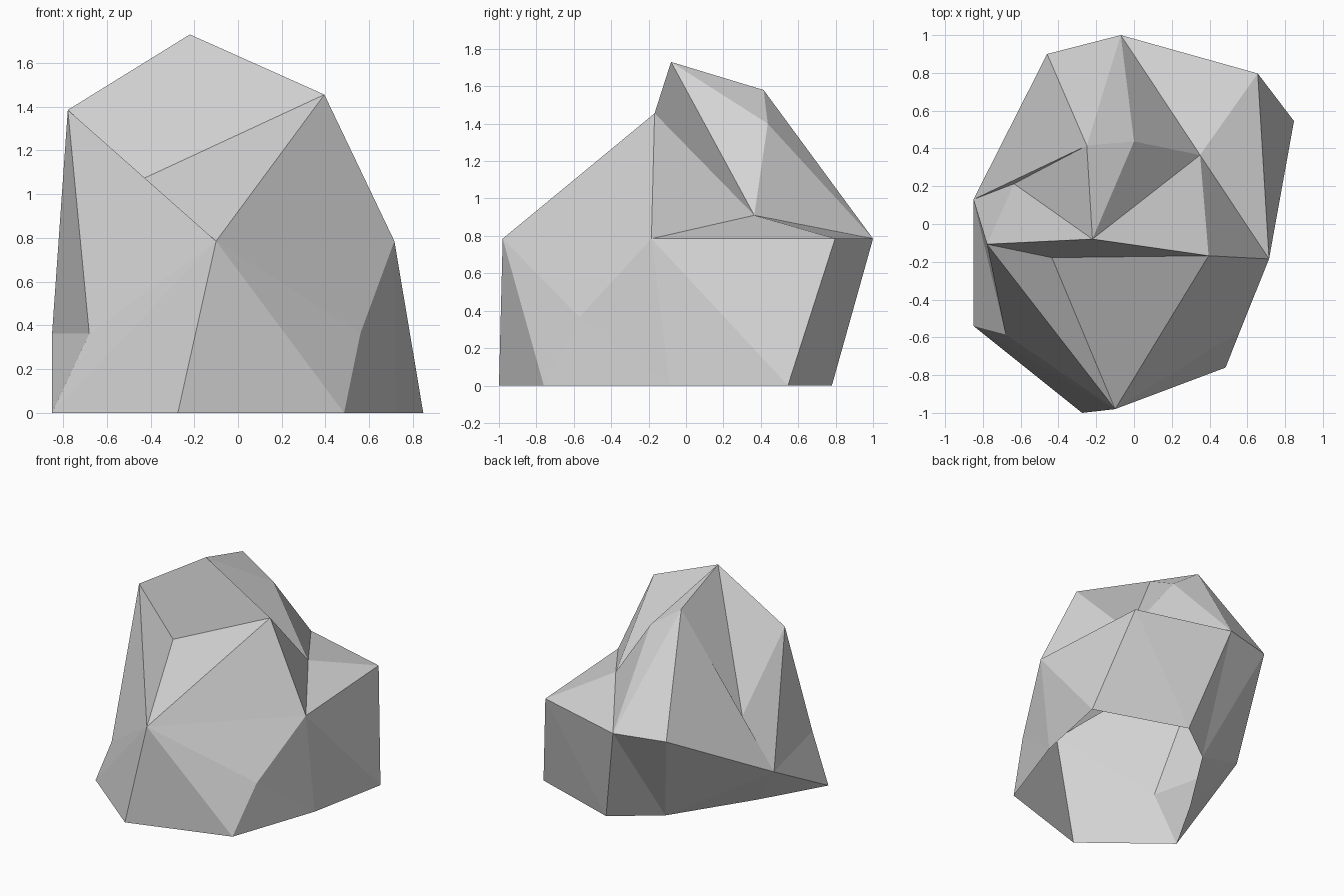
import bpy
import bmesh

cube = bpy.data.objects.get("Cube")
if cube:
    bpy.data.objects.remove(cube, do_unlink=True)

# Corner points of the boulder, grouped by level
POINTS = {
    # crest
    "peak": (-.22, -.08, 1.73), "crest": (-.25, .415, 1.58),
    "brow": (.395, -.168, 1.455), "saddle": (0, .437, 1.4),
    "horn": (-.778, -.107, 1.385), "dent": (-.435, -.178, 1.07),
    "notch": (.35, .365, .91),
    # shoulder
    "chin": (-.1, -.98, .785), "elbow": (.715, -.185, .785),
    "ledge": (.655, .797, .785), "tail": (-.07, 1, .785),
    "heel": (-.46, .9, .785), "scar": (-.635, .213, .77),
    # waist
    "hip": (-.85, .13, .362), "rib": (-.68, -.585, .362),
    "knee": (.56, -.57, .365),
    # foot outline
    "toe": (-.275, -1, 0), "spur": (.485, -.76, 0),
    "side": (.72, -.085, 0), "wing": (.847, .545, 0),
    "rear": (.143, .78, 0), "cove": (-.193, .53, 0),
    "flank": (-.575, -.06, 0), "corner": (-.85, -.54, 0),
}

bm = bmesh.new()
verts = {name: bm.verts.new(co) for name, co in POINTS.items()}


def facet(*names):
    bm.faces.new([verts[n] for n in names])


def fan(hub, rim):
    """Triangular chips spreading from one corner to a run of neighbours."""
    names = rim.split()
    for a, b in zip(names, names[1:]):
        facet(hub, a, b)


# Top chips
fan("peak", "brow notch saddle crest scar horn")
facet("peak", "horn", "dent", "brow")
fan("notch", "saddle tail ledge elbow brow")

# Front chips
fan("chin", "horn dent brow elbow knee spur toe corner rib horn")

# Chips on the two flanks
fan("side", "spur knee elbow wing")
fan("wing", "elbow ledge rear")
fan("hip", "corner rib horn scar crest heel cove flank corner")

# Back chips
fan("tail", "saddle crest heel cove rear ledge")

# Boulder: one flat-shaded shell, open where it meets the ground
bmesh.ops.recalc_face_normals(bm, faces=bm.faces)
mesh = bpy.data.meshes.new("boulder")
bm.to_mesh(mesh)
bm.free()
boulder = bpy.data.objects.new("boulder", mesh)
bpy.context.collection.objects.link(boulder)

# Stone colour
GREY = (.68, .68, .68, 1)
stone = bpy.data.materials.new("stone grey")
stone.use_nodes = True
stone.diffuse_color = GREY
stone.node_tree.nodes["Principled BSDF"].inputs["Base Color"].default_value = GREY
mesh.materials.append(stone)
